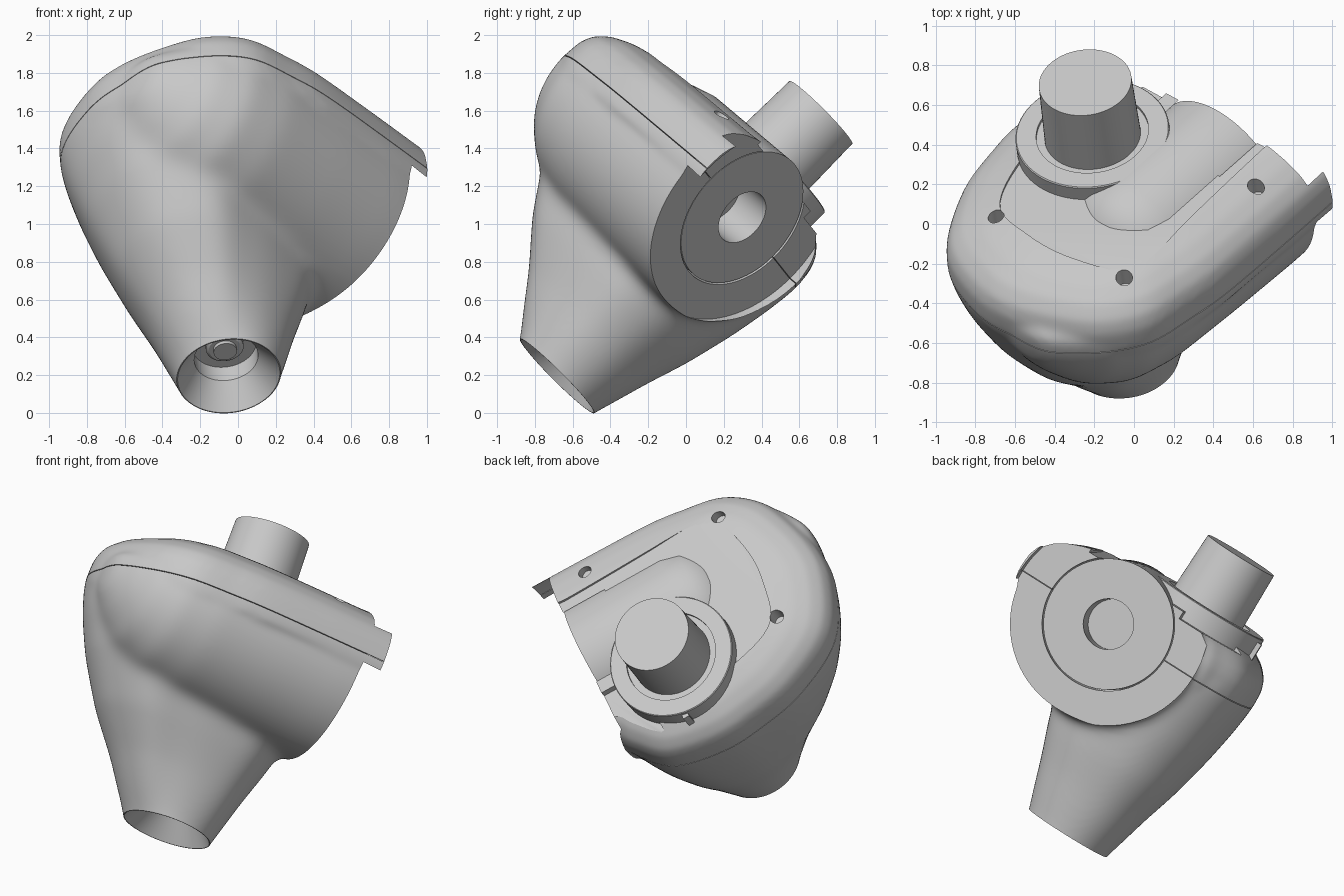
import bpy, bmesh, math
from mathutils import Vector, Matrix

if "Cube" in bpy.data.objects:
    bpy.data.objects.remove(bpy.data.objects["Cube"], do_unlink=True)

# Local frame: x = sideways offset of the bore, y = bore direction, z = main shaft direction
W = Vector((-0.0995, 0.7036, 0.7036)).normalized()
V = Vector((0, -1, 1)).normalized()
U = W.cross(V).normalized()
ang = math.radians(49)
N = U * math.cos(ang) - V * math.sin(ang)
T = U * math.sin(ang) + V * math.cos(ang)
FRAME = Matrix((T, N, W)).transposed().to_4x4()
FRAME.translation = U * -0.083 + V * 0.62
BORE_T, BORE_W = 0.408, 0.893

grey = bpy.data.materials.new("light grey")
grey.use_nodes = True
grey.diffuse_color = (0.58, 0.58, 0.58, 1)
grey.node_tree.nodes["Principled BSDF"].inputs["Base Color"].default_value = (0.58, 0.58, 0.58, 1)


def skin(name, rings):
    """Closed skin over a list of equal rings of points."""
    bm = bmesh.new()
    rows = [[bm.verts.new(p) for p in ring] for ring in rings]
    n = len(rows[0])
    for low, high in zip(rows, rows[1:]):
        for i in range(n):
            j = (i + 1) % n
            bm.faces.new((low[i], low[j], high[j], high[i]))
    bm.faces.new(rows[0])
    bm.faces.new(rows[-1])
    bmesh.ops.recalc_face_normals(bm, faces=bm.faces)
    mesh = bpy.data.meshes.new(name)
    bm.to_mesh(mesh)
    bm.free()
    mesh.materials.append(grey)
    ob = bpy.data.objects.new(name, mesh)
    ob.matrix_world = FRAME
    bpy.context.collection.objects.link(ob)
    return ob


def lathe(name, profile, bore=False, centre=(0, 0), n=72):
    """Turn (radius, height) points about the main shaft, or about the bore."""
    turns = [(math.cos(k * math.tau / n), math.sin(k * math.tau / n)) for k in range(n)]
    if bore:
        return skin(name, [[(BORE_T + r * c, h, BORE_W + r * s) for c, s in turns] for r, h in profile])
    return skin(name, [[(centre[0] + r * c, centre[1] + r * s, h) for c, s in turns] for r, h in profile])


def block(name, t0, t1, a0, a1, h0, h1):
    return skin(name, [[(t0, a0, h), (t1, a0, h), (t1, a1, h), (t0, a1, h)] for h in (h0, h1)])


def spline(points, steps=6):
    """Smooth closed outline through (along bore, sideways) points."""
    pts = [Vector((t, a)) for a, t in points]
    out = []
    for i in range(len(pts)):
        p, q, r, s = (pts[(i + k - 1) % len(pts)] for k in range(4))
        for k in range(steps):
            x = k / steps
            out.append(0.5 * (2 * q + (r - p) * x + (2 * p - 5 * q + 4 * r - s) * x * x
                              + (3 * q - p - 3 * r + s) * x ** 3))
    return out


def apply_mod(ob, kind, **settings):
    mod = ob.modifiers.new(kind.lower(), kind)
    for key, value in settings.items():
        setattr(mod, key, value)
    bpy.context.view_layer.objects.active = ob
    bpy.ops.object.modifier_apply(modifier=mod.name)


def combine(ob, other, operation):
    apply_mod(ob, "BOOLEAN", operation=operation, solver="MANIFOLD", object=other)
    bpy.data.objects.remove(other, do_unlink=True)


def blend(ob, iterations):
    apply_mod(ob, "REMESH", mode="VOXEL", voxel_size=0.018)
    apply_mod(ob, "SMOOTH", factor=0.5, iterations=iterations)


# Tapered main housing, from the round nozzle to the wide shoulder
shoulder = spline([(.55, 0), (.53, .3), (.33, .55), (0, .62), (-.4, .67), (-.78, .66), (-1.02, .37),
                   (-1.04, .08), (-.89, -.25), (-.56, -.45), (-.25, -.52), (0, -.535), (.32, -.46), (.5, -.26)])
growth = [(-.5, -.13), (-.338, 0), (-.2, .14), (-.035, .3), (.19, .55), (.33, .67), (.474, .79), (.68, .92),
          (.86, 1), (1, 1)]
housing = skin("housing", [[(*(p * f + p.normalized() * .28 * (1 - f)), h) for p in shoulder] for h, f in growth])

# Domed drum about the bore, flat above the seam
drum = lathe("drum", [(.03, -1.06), (.14, -1.045), (.27, -.965), (.41, -.85), (.52, -.68),
                      (.57, -.44), (.59, 0), (.602, .4), (.602, .75)], bore=True)
combine(drum, lathe("drum_trim", [(3, 1), (3, 2)]), "DIFFERENCE")

# Upper cap with a rounded edge
rim = spline([(1.2, 1.04), (.7, 1.035), (.2, 1.03), (-.2, 1.02), (-.43, .99), (-.67, .94), (-.84, .82), (-.95, .65),
              (-1.05, .34), (-1.04, .07), (-.89, -.25), (-.56, -.45), (-.25, -.52), (0, -.535),
              (.32, -.46), (.5, -.27), (.62, -.15), (1.2, -.1)])
mid = Vector((.25, -.1))
edge = [(.82, .015), (.89, 0), (1, .005), (1.07, .03), (1.13, .085), (1.18, .17), (1.215, .28), (1.235, .42)]
cap = skin("cap", [[(*(mid + (p - mid) * (1 - inset / .8)), h) for p in rim] for h, inset in edge])

# Blend the three volumes into one casting
combine(housing, drum, "UNION")
blend(housing, 60)
combine(housing, cap, "UNION")
blend(housing, 12)

# Cut the nozzle, the bore face, the panel recess, the screw holes and the seam
combine(housing, lathe("trim", [(1, -.8), (1, -.338)]), "DIFFERENCE")
combine(housing, lathe("funnel", [(.29, -.36), (.272, -.338), (.17, -.2), (.17, -.1)]), "DIFFERENCE")
combine(housing, lathe("face_cut", [(.615, .49), (.615, .61), (2, .61), (2, 2)], bore=True), "DIFFERENCE")
panel = spline([(1, .735), (.45, .735), (-.1, .75), (-.45, .765), (-.594, .72), (-.69, .41), (-.69, .15),
                (-.62, -.09), (-.36, -.21), (0, -.25), (.3, -.2), (1, -.1)])
combine(housing, skin("panel_cut", [[(*p, h) for p in panel] for h in (1.2, 1.5)]), "DIFFERENCE")
combine(housing, block("notch", -.35, .06, .25, .8, 1.15, 1.5), "DIFFERENCE")
combine(housing, lathe("bore_cut", [(.405, .2), (.405, .8)], bore=True), "DIFFERENCE")
for t, a in ((.855, .265), (.735, -.615), (-.07, -.675)):
    combine(housing, lathe("screw_cut", [(.042, 1.1), (.042, 1.4)], centre=(t, a), n=24), "DIFFERENCE")
combine(housing, lathe("seam_cut", [(2, .887), (2, .891)]), "DIFFERENCE")

# Inner bearing tube with a blind hole, bulging through the panel
bearing = lathe("bearing_tube", [(.05, -.5), (.2, -.47), (.31, -.4), (.375, -.3), (.397, -.18), (.397, .485),
                                 (.154, .485), (.154, .25), (.01, .25)], bore=True)

# Collar and output shaft
collar = lathe("collar", [(.39, 1.05), (.39, 1.28), (.385, 1.285), (.285, 1.285), (.285, 1.268), (.2, 1.268)])
shaft = lathe("output_shaft", [(.245, 1.2), (.235, 1.646)])
tab = block("collar_tab", -.405, -.36, .06, .1, 1.14, 1.26)

# Stepped bolt inside the nozzle
bolt = lathe("nozzle_bolt", [(.1, -.05), (.1, -.125), (.085, -.135), (.062, -.135), (.062, -.155), (.01, -.155)])

# Smooth shading with sharp edges kept
bpy.ops.object.select_all(action="DESELECT")
for ob in (housing, bearing, collar, shaft, tab, bolt):
    ob.select_set(True)
bpy.context.view_layer.objects.active = housing
bpy.ops.object.shade_smooth_by_angle(angle=math.radians(30))
